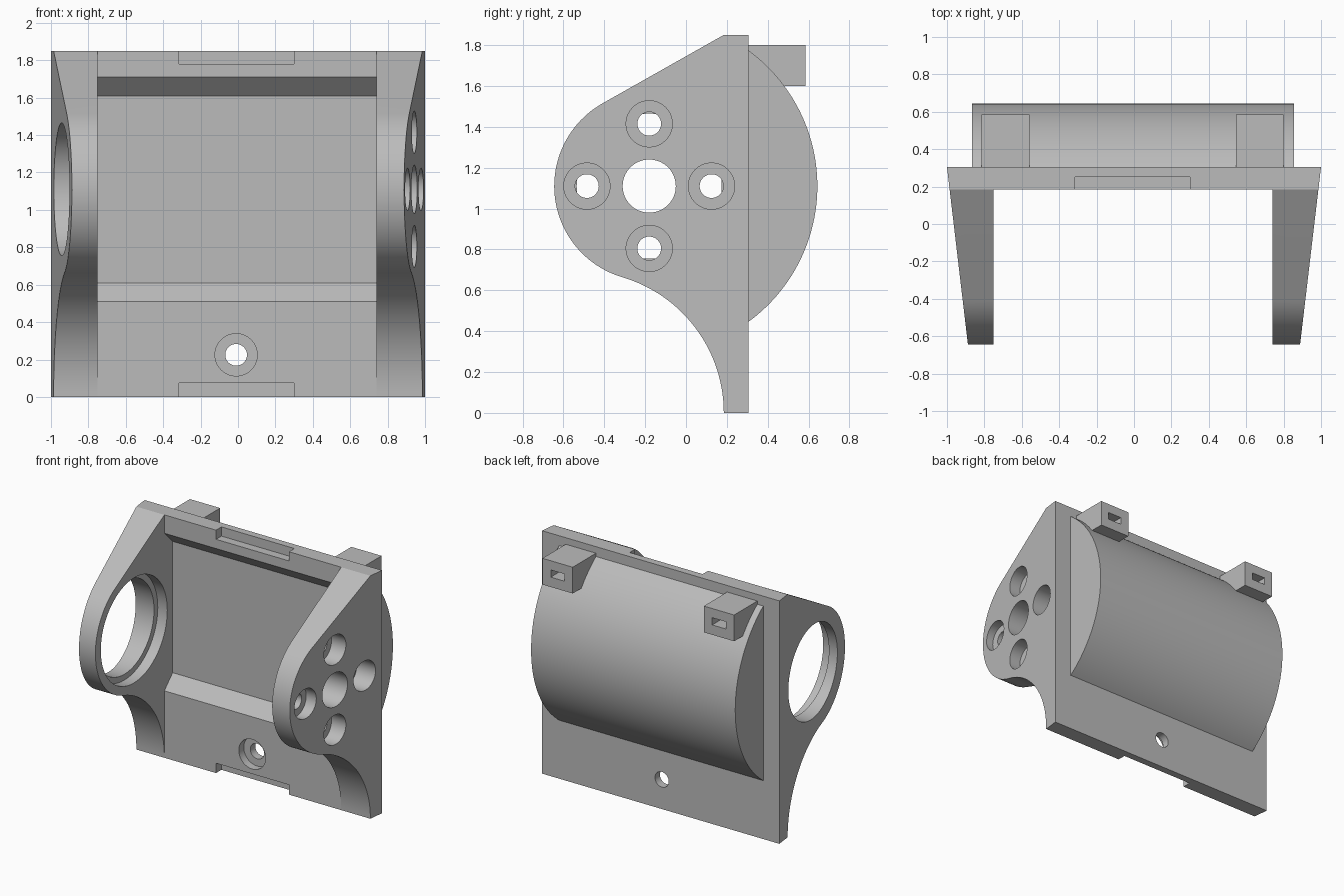
import bpy, bmesh, math
from mathutils import Matrix

if "Cube" in bpy.data.objects:
    bpy.data.objects.remove(bpy.data.objects["Cube"])

grey = bpy.data.materials.new("light grey")
grey.diffuse_color = (0.5, 0.5, 0.5, 1)
grey.use_nodes = True
grey.node_tree.nodes["Principled BSDF"].inputs["Base Color"].default_value = grey.diffuse_color

CY, CZ = -0.18, 1.11          # bore axis
FRONT, BACK = 0.185, 0.305    # back plate faces


def prism(name, profile, left, right):
    """Extrude a y-z profile along x; left and right give x for each y."""
    bm = bmesh.new()
    a = [bm.verts.new((left(y), y, z)) for y, z in profile]
    b = [bm.verts.new((right(y), y, z)) for y, z in profile]
    bm.faces.new(a)
    bm.faces.new(b[::-1])
    n = len(a)
    for i in range(n):
        j = (i + 1) % n
        bm.faces.new((a[i], b[i], b[j], a[j]))
    return finish(name, bm)


def finish(name, bm):
    bmesh.ops.recalc_face_normals(bm, faces=bm.faces)
    me = bpy.data.meshes.new(name)
    bm.to_mesh(me)
    bm.free()
    me.materials.append(grey)
    ob = bpy.data.objects.new(name, me)
    bpy.context.collection.objects.link(ob)
    return ob


def box(name, x0, x1, y0, y1, z0, z1):
    return prism(name, [(y0, z0), (y1, z0), (y1, z1), (y0, z1)],
                 lambda y: x0, lambda y: x1)


def cylinder(name, axis, start, end, u, z, r):
    """Cylinder along x (u is y) or along y (u is x)."""
    bm = bmesh.new()
    bmesh.ops.create_cone(bm, cap_ends=True, segments=64, radius1=r, radius2=r,
                          depth=end - start)
    mid = (start + end) / 2
    if axis == "X":
        m = Matrix.Translation((mid, u, z)) @ Matrix.Rotation(math.pi / 2, 4, "Y")
    else:
        m = Matrix.Translation((u, mid, z)) @ Matrix.Rotation(math.pi / 2, 4, "X")
    bmesh.ops.transform(bm, matrix=m, verts=bm.verts)
    return finish(name, bm)


def cut(ob, cutter):
    mod = ob.modifiers.new("cut", "BOOLEAN")
    mod.operation = "DIFFERENCE"
    mod.solver = "EXACT"
    mod.object = cutter
    bpy.context.view_layer.objects.active = ob
    bpy.ops.object.modifier_apply(modifier=mod.name)
    bpy.data.objects.remove(cutter, do_unlink=True)


def arc(cy, cz, r, a0, a1, n):
    return [(cy + r * math.cos(math.radians(a0 + (a1 - a0) * i / n)),
             cz + r * math.sin(math.radians(a0 + (a1 - a0) * i / n)))
            for i in range(n + 1)]


def smooth(ob):
    bpy.ops.object.select_all(action="DESELECT")
    ob.select_set(True)
    bpy.context.view_layer.objects.active = ob
    bpy.ops.object.shade_smooth_by_angle(angle=math.radians(25))


# Bracket: back plate and two tapered cheeks from one side profile
side = [(BACK, 0), (BACK, 1.85), (FRONT, 1.85)]
side += arc(CY, CZ, 0.465, 119.4, 253.6, 48)
side += arc(-0.507, 0, 0.692, 73.6, 0, 28)[1:]


def half_width(y):
    return 1 - (BACK - y) * 0.118


bracket = prism("bracket", side, lambda y: -half_width(y), half_width)

# Space between the cheeks with a shallow bevelled pocket in the plate
pocket = [(-1, -0.5), (FRONT, -0.5), (FRONT, 0.51), (0.285, 0.61),
          (0.285, 1.61), (FRONT, 1.71), (FRONT, 2.5), (-1, 2.5)]
cut(bracket, prism("gap", pocket, lambda y: -0.75, lambda y: 0.74))

# Large stepped bore in the left cheek
cut(bracket, cylinder("bore", "X", -1.2, -0.6, CY, CZ, 0.355))
cut(bracket, cylinder("bore_step", "X", -0.83, -0.6, CY, CZ, 0.40))

# Shaft hole and four counterbored screw holes in the right cheek
cut(bracket, cylinder("shaft_hole", "X", 0.6, 1.2, CY, CZ, 0.13))
for dy, dz in ((0.305, 0), (-0.305, 0), (0, 0.305), (0, -0.305)):
    cut(bracket, cylinder("screw", "X", 0.6, 1.2, CY + dy, CZ + dz, 0.058))
    cut(bracket, cylinder("screw_head", "X", 0.835, 1.2, CY + dy, CZ + dz, 0.113))

# Counterbored mounting hole in the plate
cut(bracket, cylinder("mount", "Y", 0, 0.5, -0.01, 0.225, 0.058))
cut(bracket, cylinder("mount_head", "Y", 0, 0.245, -0.01, 0.225, 0.113))

# Notches in the top and bottom edges
cut(bracket, box("top_notch", -0.315, 0.30, 0, 0.25, 1.78, 2))
cut(bracket, box("bottom_notch", -0.315, 0.30, 0, 0.25, -0.2, 0.075))
smooth(bracket)

# Rounded back cover
a = math.degrees(math.acos((0.30 - CY) / 0.823))
cover = prism("back_cover", arc(CY, CZ, 0.823, -a, a, 48),
              lambda y: -0.865, lambda y: 0.855)
smooth(cover)

# Slotted tabs behind the top edge
for name, x0 in (("left_tab", -0.815), ("right_tab", 0.545)):
    tab = box(name, x0, x0 + 0.255, 0.30, 0.585, 1.6, 1.8)
    cut(tab, box("slot", x0 + 0.07, x0 + 0.185, 0.43, 0.7, 1.675, 1.73))
